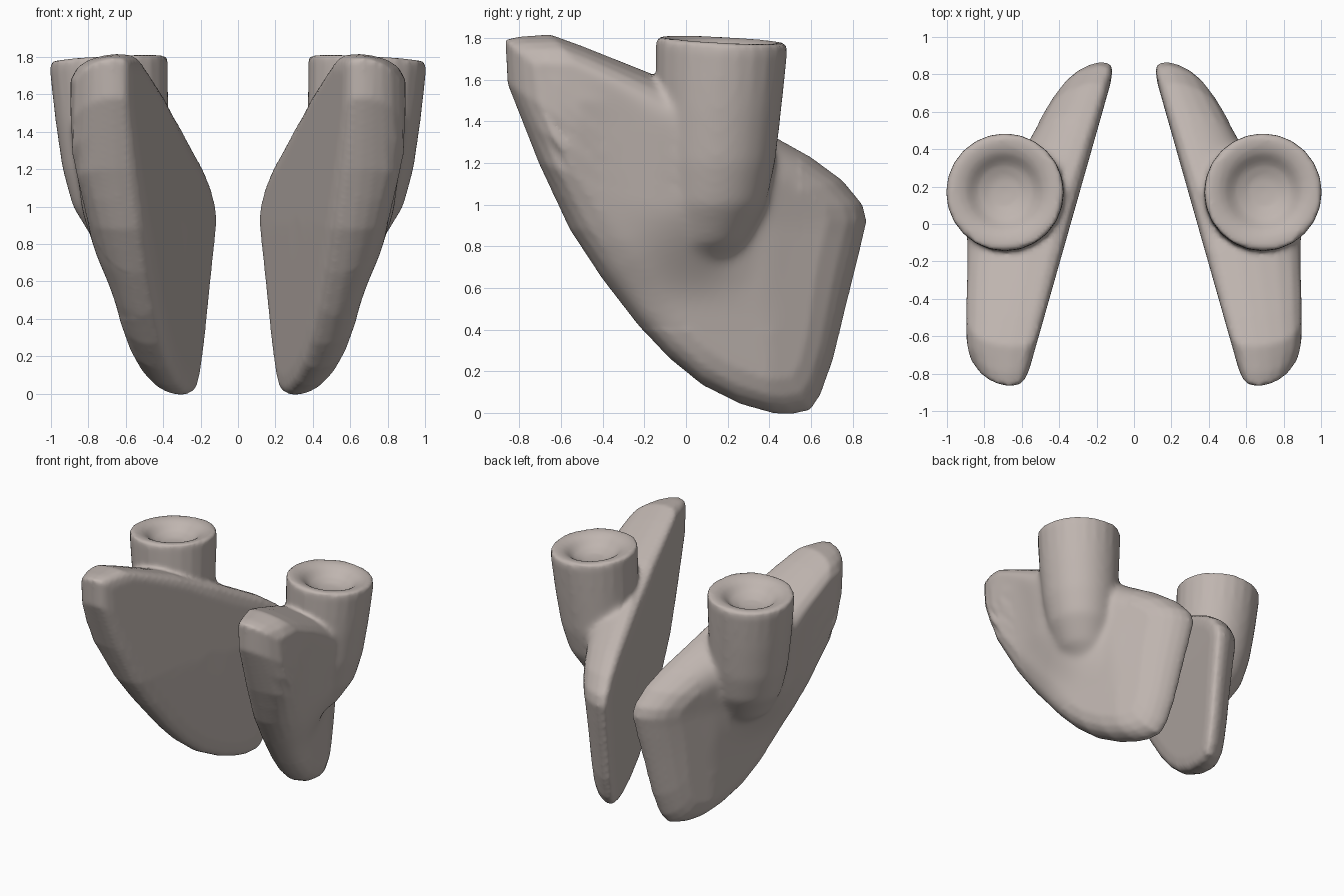
import bpy, bmesh, math

if "Cube" in bpy.data.objects:
    bpy.data.objects.remove(bpy.data.objects["Cube"])

mat = bpy.data.materials.new("warm grey")
mat.diffuse_color = (0.52, 0.46, 0.43, 1)
mat.use_nodes = True
mat.node_tree.nodes["Principled BSDF"].inputs["Base Color"].default_value = mat.diffuse_color


def make_object(name, rings, start, end):
    """Skin a stack of closed rings; each end gets a centre point fan."""
    bm = bmesh.new()
    rows = [[bm.verts.new(p) for p in ring] for ring in rings]
    n = len(rows[0])
    for a, b in zip(rows, rows[1:]):
        for i in range(n):
            j = (i + 1) % n
            bm.faces.new((a[i], a[j], b[j], b[i]))
    for row, tip in ((rows[0], start), (rows[-1], end)):
        c = bm.verts.new(tip)
        for i in range(n):
            bm.faces.new((row[i], row[(i + 1) % n], c))
    bmesh.ops.recalc_face_normals(bm, faces=bm.faces[:])
    me = bpy.data.meshes.new(name)
    bm.to_mesh(me)
    bm.free()
    me.materials.append(mat)
    ob = bpy.data.objects.new(name, me)
    bpy.context.collection.objects.link(ob)
    return ob


# Blade side outline (y, z), with midpoints added for a finer skin
corners = [(-.865, 1.79), (-.855, 1.58), (-.705, 1.2), (-.555, .88), (-.4, .645), (-.23, .425),
           (-.08, .265), (.08, .135), (.26, .045), (.42, 0), (.5, -.005), (.595, .015),
           (.645, .09), (.705, .26), (.775, .55), (.825, .75), (.865, .92), (.845, 1.0),
           (.75, 1.115), (.6, 1.225), (.44, 1.315), (.2, 1.45), (-.15, 1.62), (-.35, 1.70),
           (-.5, 1.76), (-.65, 1.815), (-.8, 1.805)]
outline = []
for p, q in zip(corners, corners[1:] + corners[:1]):
    outline += [p, ((p[0] + q[0]) / 2, (p[1] + q[1]) / 2)]
CY, CZ = .1, .95


def inner_x(y, z):
    return .339 - .284 * y + .04 * max(0, .9 - z)


def blade_point(y, z, t):
    """t runs from the flat inner face (0) to the outer face (1)."""
    inner = inner_x(y, z)
    thick = .2 + .14 * z - .18 * max(0, y - .4) + .035 * max(0, .9 - z)
    # Outer face swells towards the socket stem, more gently at the front
    rise = min(1, max(0, (z - .5) / .5))
    rise = rise * rise * (3 - 2 * rise)
    thick += .15 * rise * math.exp(-((y - .02) / (.32 if y < .02 else .2)) ** 2)
    outer = min(inner + thick, .895 - .3 * max(0, -.65 - y))
    return (inner + t * (outer - inner), y, z)


def blade_ring(t, inset, scale=1):
    ring = []
    for y, z in outline:
        k = (1 - inset / math.hypot(y - CY, z - CZ)) * scale
        ring.append(blade_point(CY + (y - CY) * k, CZ + (z - CZ) * k, t))
    return ring


# Flat inner face, tight inner edge, softer rounded outer edge
blade_rings = [blade_ring(0, .11, s) for s in (.25, .5, .75)]
blade_rings += [blade_ring(t, d) for t, d in ((0, .11), (.035, .04), (.13, .005), (.35, -.003),
                                              (.55, .01), (.75, .04), (.9, .09), (1, .18))]
blade_rings += [blade_ring(1, .18, s) for s in (.88, .75, .6, .45, .3, .15)]

# Socket stem: (z, centre x, centre y, radius), with a rolled rim and a shallow bowl
stem = [(.62, .44, .06, .10), (.82, .575, .09, .20), (1.0, .63, .13, .255), (1.2, .655, .145, .285),
        (1.45, .675, .157, .302), (1.74, .69, .17, .315), (1.787, .69, .17, .312),
        (1.792, .69, .17, .28), (1.785, .69, .17, .24), (1.768, .69, .17, .205),
        (1.72, .69, .17, .15), (1.692, .69, .17, .08)]


def stem_ring(z, cx, cy, r, n=24):
    tilt = .05 if z > 1.5 else 0
    return [(cx + r * math.cos(a), cy + r * math.sin(a),
             z - tilt * r * (math.cos(a) + math.sin(a)))
            for a in (2 * math.pi * i / n for i in range(n))]


def apply(ob, kind, **settings):
    mod = ob.modifiers.new(kind.lower(), kind)
    for key, value in settings.items():
        setattr(mod, key, value)
    bpy.context.view_layer.objects.active = ob
    bpy.ops.object.modifier_apply(modifier=mod.name)


def build_side(name):
    blade = make_object(name, blade_rings, blade_point(CY, CZ, 0), blade_point(CY, CZ, 1))
    socket = make_object(name + "_socket", [stem_ring(*s) for s in stem],
                         (.42, .05, .58), (.69, .17, 1.685))
    # Merge the socket stem into the blade and even out the skin
    apply(blade, 'BOOLEAN', operation='UNION', solver='EXACT', object=socket)
    bpy.data.objects.remove(socket)
    apply(blade, 'REMESH', mode='VOXEL', voxel_size=.016)
    apply(blade, 'SMOOTH', factor=.5, iterations=4)
    # Soften only the join between stem and blade
    group = blade.vertex_groups.new(name="join")
    for v in blade.data.vertices:
        x, y, z = v.co
        if -.4 < y < .55 and .4 < z < 1.6 and x > inner_x(y, z) + .12:
            group.add([v.index], min(1, (1.6 - z) / .15), 'REPLACE')
    apply(blade, 'SMOOTH', factor=.5, iterations=35, vertex_group="join")
    blade.data.materials.clear()
    blade.data.materials.append(mat)
    for f in blade.data.polygons:
        f.use_smooth = True
        f.material_index = 0
    return blade


right = build_side("right_blade")

# Mirrored left side
left = right.copy()
left.data = right.data.copy()
left.name = "left_blade"
for v in left.data.vertices:
    v.co.x = -v.co.x
left.data.flip_normals()
bpy.context.collection.objects.link(left)
